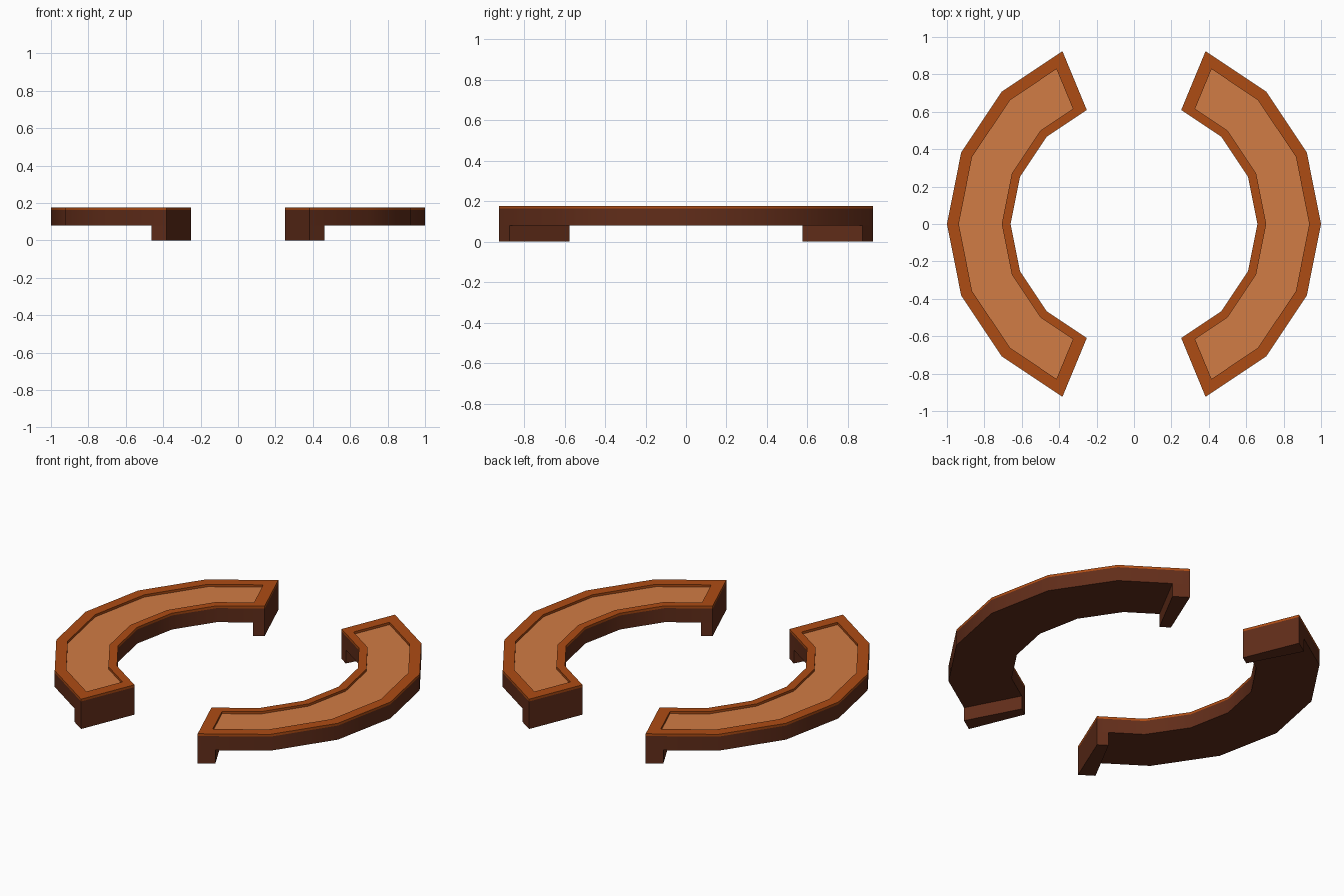
import bpy
from math import cos, sin, radians
from mathutils import Vector

if "Cube" in bpy.data.objects:
    bpy.data.objects.remove(bpy.data.objects["Cube"])

R_IN, R_OUT = 0.66, 1.0
ANGLES = [-67.5 + 22.5 * i for i in range(7)]
Z_SEAT, Z_PANEL, Z_TOP = 0.08, 0.163, 0.177


def material(name, rgb):
    m = bpy.data.materials.new(name)
    m.diffuse_color = (*rgb, 1)
    m.use_nodes = True
    m.node_tree.nodes["Principled BSDF"].inputs["Base Color"].default_value = m.diffuse_color
    return m


dark = material("dark_brown", (0.12, 0.026, 0.010))
orange = material("orange_brown", (0.42, 0.072, 0.007))
tan = material("light_tan", (0.64, 0.20, 0.058))


def arc(r, end_inset=0.0):
    """Seven arc points; the two end points slide inward along their chord."""
    p = [Vector((r * cos(radians(a)), r * sin(radians(a)))) for a in ANGLES]
    f = end_inset / (0.3827 * r)
    first, last = p[0].lerp(p[1], f), p[-1].lerp(p[-2], f)
    return [first] + p[1:-1] + [last]


def outline(r_in, r_out, end_inset=0.0):
    return arc(r_out, end_inset) + arc(r_in, end_inset)[::-1]


def at(loop, z):
    return [(p.x, p.y, z) for p in loop]


def band(a, b):
    """Quads between two matching closed loops."""
    n = len(a)
    return [(a[i], a[(i + 1) % n], b[(i + 1) % n], b[i]) for i in range(n)]


def strip(loop, up=True):
    """Quads filling an outline made of an outer and a reversed inner arc."""
    n = len(loop)
    quads = [(loop[i], loop[i + 1], loop[n - 2 - i], loop[n - 1 - i])
             for i in range(n // 2 - 1)]
    return quads if up else [q[::-1] for q in quads]


def build(name, quads, mat, side):
    verts, index, faces = [], {}, []
    for q in quads:
        face = []
        for x, y, z in q:
            v = (round(x * side, 5), round(y * side, 5), round(z, 5))
            if v not in index:
                index[v] = len(verts)
                verts.append(v)
            face.append(index[v])
        faces.append(face)
    mesh = bpy.data.meshes.new(name)
    mesh.from_pydata(verts, [], faces)
    mesh.materials.append(mat)
    ob = bpy.data.objects.new(name, mesh)
    bpy.context.collection.objects.link(ob)
    bpy.ops.object.select_all(action='DESELECT')
    ob.select_set(True)
    bpy.context.view_layer.objects.active = ob
    bpy.ops.object.shade_smooth_by_angle(angle=radians(30))


outer = outline(R_IN, R_OUT)
inner = outline(0.707, 0.937, 0.066)

for label, side in (("right", 1), ("left", -1)):
    # Seat slab: walls and underside
    low, high = at(outer, Z_SEAT), at(outer, Z_PANEL)
    build(label + "_bench_body", band(low, high) + strip(low, False), dark, side)

    # Raised rim around the seat
    o_top, i_top, i_low = at(outer, Z_TOP), at(inner, Z_TOP), at(inner, Z_PANEL)
    build(label + "_seat_rim",
          band(high, o_top) + band(o_top, i_top) + band(i_top, i_low), orange, side)

    # Recessed seat panel
    build(label + "_seat_panel", strip(i_low), tan, side)

    # Legs under both ends
    a, b = arc(R_OUT), arc(R_IN)
    t = 0.242
    back = [a[-2].lerp(a[-1], 1 - t), a[-1], b[-1], b[-2].lerp(b[-1], 1 - t)]
    front = [a[0], a[0].lerp(a[1], t), b[0].lerp(b[1], t), b[0]]
    for end, foot in (("back", back), ("front", front)):
        build(f"{label}_{end}_leg",
              band(at(foot, 0), at(foot, Z_SEAT)) + strip(at(foot, 0), False),
              dark, side)
